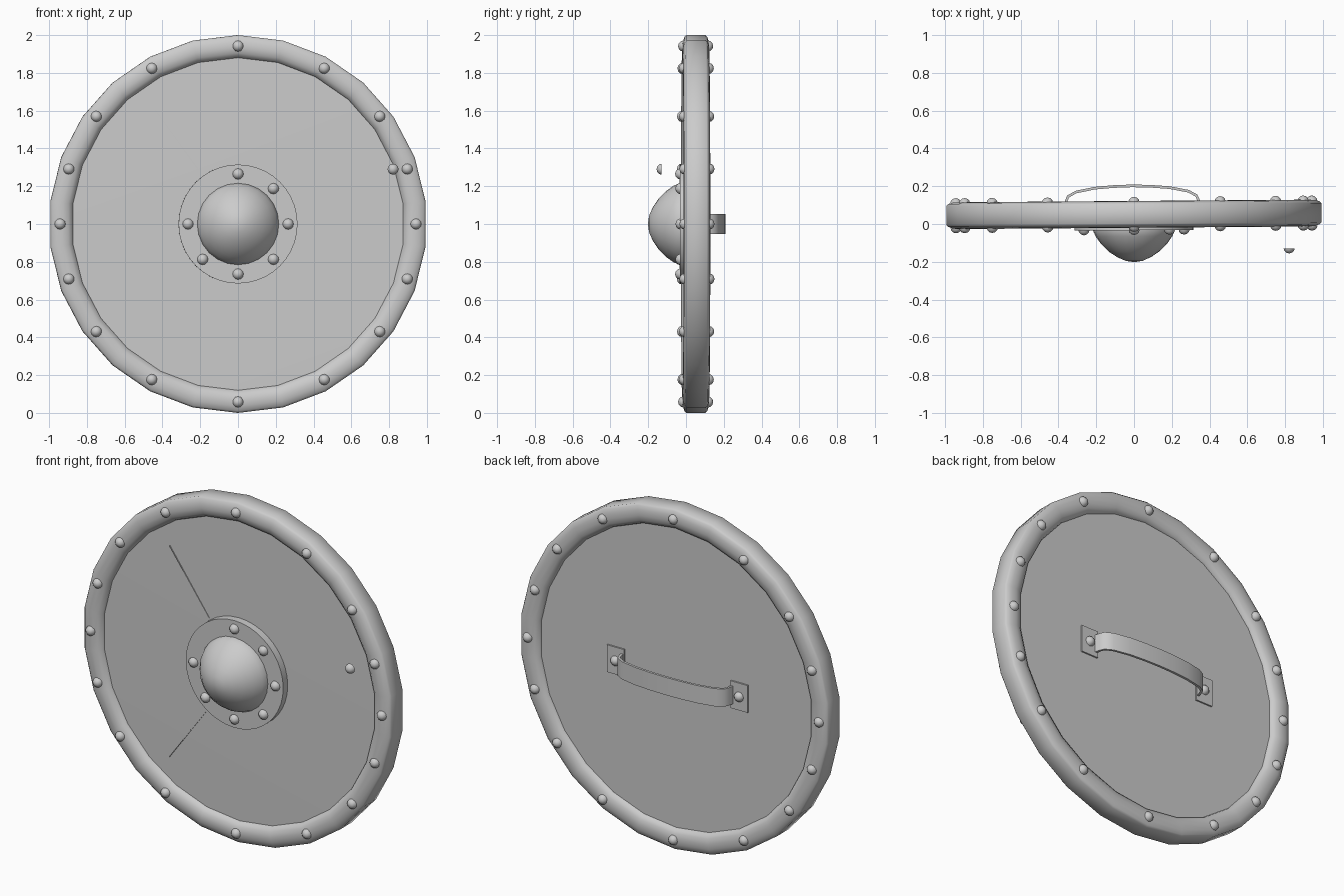
import bpy, bmesh, math
from mathutils import Matrix

if "Cube" in bpy.data.objects:
    bpy.data.objects.remove(bpy.data.objects["Cube"])

steel = bpy.data.materials.new("light_grey")
steel.diffuse_color = (0.6, 0.6, 0.6, 1)
steel.use_nodes = True
steel.node_tree.nodes["Principled BSDF"].inputs["Base Color"].default_value = steel.diffuse_color
TILT = Matrix.Rotation(0.0075, 4, 'Z')   # whole shield is turned very slightly


def finish(name, bm, angle=40):
    bmesh.ops.remove_doubles(bm, verts=bm.verts, dist=1e-5)
    bmesh.ops.recalc_face_normals(bm, faces=bm.faces)
    bm.transform(TILT)
    me = bpy.data.meshes.new(name)
    bm.to_mesh(me)
    bm.free()
    me.materials.append(steel)
    ob = bpy.data.objects.new(name, me)
    bpy.context.collection.objects.link(ob)
    bpy.ops.object.select_all(action='DESELECT')
    ob.select_set(True)
    bpy.context.view_layer.objects.active = ob
    bpy.ops.object.shade_smooth_by_angle(angle=math.radians(angle))
    return ob


def lathe(bm, profile, seg, cx=0, cy=0, cz=1, closed=False):
    """Spin (radius, y) points about the y axis."""
    rings = []
    for r, y in profile:
        if r == 0:
            rings.append([bm.verts.new((cx, cy + y, cz))] * seg)
        else:
            rings.append([bm.verts.new((cx + r * math.sin(2 * math.pi * i / seg), cy + y,
                                        cz + r * math.cos(2 * math.pi * i / seg)))
                          for i in range(seg)])
    n = len(rings)
    for k in range(n if closed else n - 1):
        a, b = rings[k], rings[(k + 1) % n]
        for i in range(seg):
            j = (i + 1) % seg
            quad = list(dict.fromkeys((a[i], a[j], b[j], b[i])))
            if len(quad) > 2:
                bm.faces.new(quad)


def box(bm, x, y, z, sx, sy, sz, turn=0):
    m = (Matrix.Translation((x, y, z)) @ Matrix.Rotation(turn, 4, 'Y')
         @ Matrix.Diagonal((sx, sy, sz, 1)))
    bmesh.ops.create_cube(bm, size=1, matrix=m)


def rivets(name, spots, out):
    """Low domes; out is -1 towards the front and 1 towards the back."""
    bm = bmesh.new()
    for x, y, z in spots:
        lathe(bm, [(0, 0), (0.029, 0), (0.026, out * 0.011), (0.015, out * 0.022),
                   (0, out * 0.026)], 12, x, y, z)
    finish(name, bm, 60)


# Rounded rim
bm = bmesh.new()
lathe(bm, [(1.0, 0.002), (0.99, -0.008), (0.965, -0.017), (0.935, -0.02), (0.905, -0.012),
           (0.885, 0.004), (0.878, 0.022), (0.878, 0.083), (0.885, 0.101), (0.905, 0.115),
           (0.935, 0.122), (0.965, 0.12), (0.99, 0.113), (1.0, 0.103)], 26, closed=True)
finish("rim", bm, 50)

# Flat board
bm = bmesh.new()
lathe(bm, [(0, 0.006), (0.89, 0.016), (0.89, 0.088), (0, 0.088)], 26)
finish("board", bm)

# Two fine seams scored in the front
bm = bmesh.new()
for z0, z1 in ((1.26, 1.62), (0.74, 0.38)):
    x0, x1 = -0.19, -0.45
    length = math.hypot(x1 - x0, z1 - z0)
    box(bm, (x0 + x1) / 2, 0.010, (z0 + z1) / 2, 0.003, 0.006, length,
        math.atan2(x1 - x0, z1 - z0))
finish("front_seams", bm)

# Boss flange and dome
bm = bmesh.new()
lathe(bm, [(0, 0.03), (0.315, 0.03), (0.315, -0.033), (0, -0.033)], 40)
finish("boss_flange", bm)
bm = bmesh.new()
lathe(bm, [(0.216, -0.02), (0.216, -0.035), (0.203, -0.065), (0.175, -0.105), (0.135, -0.145),
           (0.09, -0.175), (0.045, -0.195), (0, -0.202)], 24)
finish("boss_dome", bm, 60)

# Rim rivets, front and back
ring = []
for deg in (0, 18, 37.2, 61, 90):
    for sx in (1, -1):
        for sz in (1, -1):
            a = math.radians(deg)
            p = (round(sx * 0.942 * math.cos(a), 4) + 0, round(1 + sz * 0.942 * math.sin(a), 4))
            if p not in ring:
                ring.append(p)
rivets("front_rim_rivets", [(x, -0.016, z) for x, z in ring], -1)
rivets("back_rim_rivets", [(x, 0.118, z) for x, z in ring], 1)

# Boss rivets: the upper left one is missing
rivets("boss_rivets", [(0.265 * math.sin(k * math.pi / 4), -0.032,
                        1 + 0.265 * math.cos(k * math.pi / 4)) for k in range(7)], -1)

# Loose rivet floating before the rim
rivets("loose_rivet", [(0.82, -0.136, 1.29)], -1)

# Handle plates and their rivets
bm = bmesh.new()
for x in (-0.41, 0.39):
    box(bm, x, 0.09, 1, 0.11, 0.014, 0.16)
finish("handle_plates", bm)
rivets("handle_rivets", [(-0.41, 0.096, 1), (0.39, 0.096, 1)], 1)

# Bowed strap handle
half = [(0.365, 0.09), (0.357, 0.125), (0.345, 0.153), (0.30, 0.178), (0.2, 0.198), (0.1, 0.206)]
path = [(-x, y) for x, y in half] + [(0, 0.209)] + half[::-1]
bm = bmesh.new()
T = 0.014
rows = []
for i, (x, y) in enumerate(path):
    a, b = path[max(i - 1, 0)], path[min(i + 1, len(path) - 1)]
    dx, dy = b[0] - a[0], b[1] - a[1]
    d = math.hypot(dx, dy)
    nx, ny = dy / d * T, -dx / d * T
    rows.append([bm.verts.new((px - 0.008, py, z)) for px, py, z in
                 ((x, y, 0.948), (x, y, 1.052), (x + nx, y + ny, 1.052), (x + nx, y + ny, 0.948))])
for a, b in zip(rows, rows[1:]):
    for k in range(4):
        bm.faces.new((a[k], a[(k + 1) % 4], b[(k + 1) % 4], b[k]))
bm.faces.new(rows[0])
bm.faces.new(rows[-1])
finish("handle_strap", bm)
